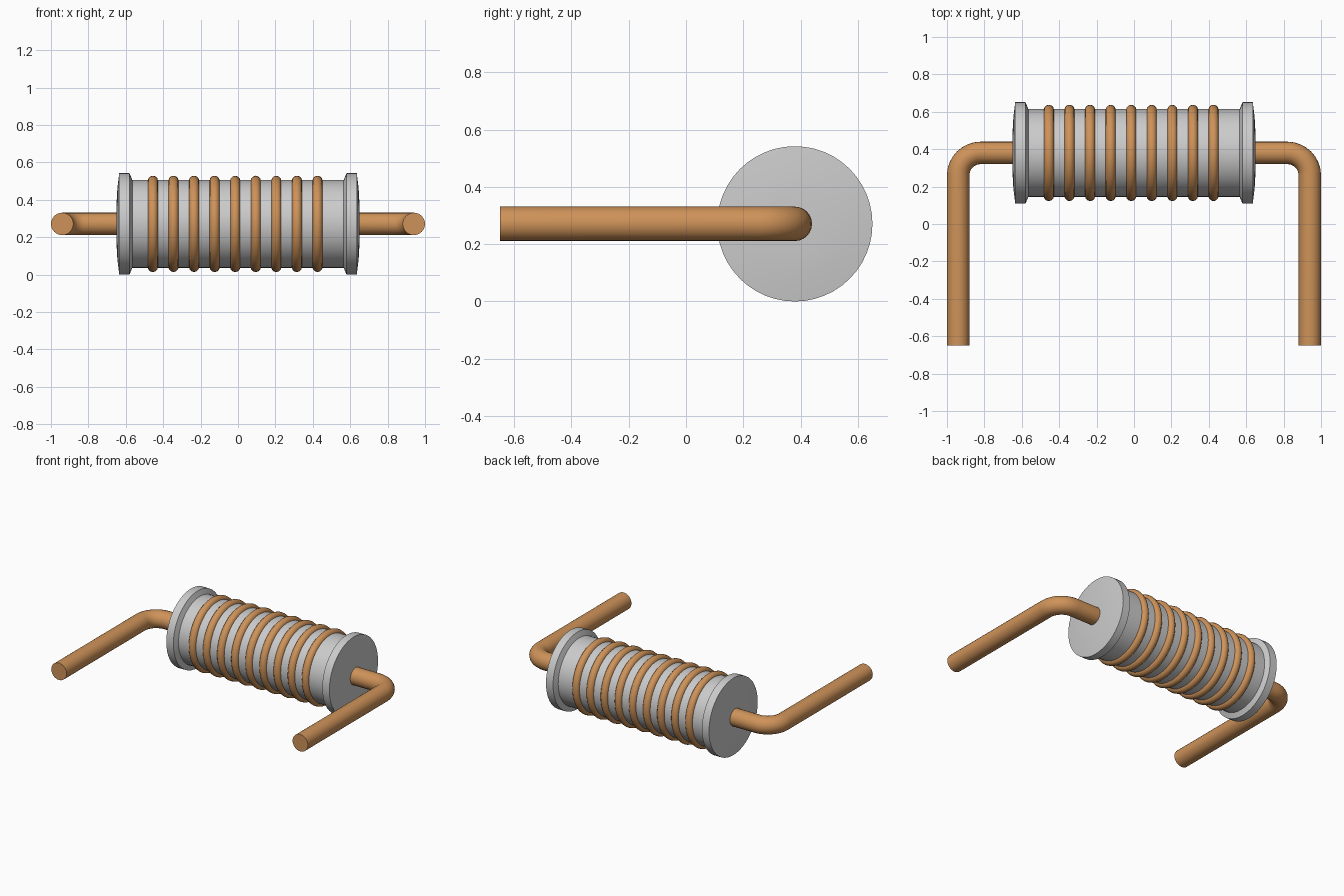
import bpy, bmesh, math
from mathutils import Matrix, Vector

if "Cube" in bpy.data.objects:
    bpy.data.objects.remove(bpy.data.objects["Cube"])

AXIS_Y, AXIS_Z = 0.38, 0.271
copper = bpy.data.materials.new("copper")
copper.diffuse_color = (0.62, 0.29, 0.10, 1)
copper.use_nodes = True
copper.node_tree.nodes["Principled BSDF"].inputs["Base Color"].default_value = copper.diffuse_color


def finish(obj, mat=None, angle=30):
    if mat:
        obj.data.materials.append(mat)
    bpy.ops.object.select_all(action='DESELECT')
    obj.select_set(True)
    bpy.context.view_layer.objects.active = obj
    bpy.ops.object.shade_smooth_by_angle(angle=math.radians(angle))


def lathe(name, profile, steps=48):
    """Spin (x, radius) points around the spool axis."""
    bm = bmesh.new()
    vs = [bm.verts.new((x, 0, r)) for x, r in profile]
    es = [bm.edges.new(p) for p in zip(vs, vs[1:])]
    bmesh.ops.spin(bm, geom=vs + es, cent=(0, 0, 0), axis=(1, 0, 0),
                   angle=math.tau, steps=steps, use_merge=True)
    bmesh.ops.remove_doubles(bm, verts=bm.verts, dist=1e-5)
    bmesh.ops.recalc_face_normals(bm, faces=bm.faces)
    me = bpy.data.meshes.new(name)
    bm.to_mesh(me)
    bm.free()
    obj = bpy.data.objects.new(name, me)
    obj.location = (0, AXIS_Y, AXIS_Z)
    bpy.context.collection.objects.link(obj)
    return obj


# Spool core with flanged, slightly domed ends
half = [(0.565, 0.235), (0.58, 0.271), (0.635, 0.271),
        (0.645, 0.19), (0.65, 0.10), (0.65, 0)]
profile = [(-x, r) for x, r in reversed(half)] + half
finish(lathe("spool_body", profile))

# Wire windings around the core
for i in range(9):
    bpy.ops.mesh.primitive_torus_add(
        major_radius=0.23, minor_radius=0.0275,
        major_segments=48, minor_segments=12,
        location=(-0.455 + 0.11 * i, AXIS_Y, AXIS_Z),
        rotation=(0, math.pi / 2, 0))
    ring = bpy.context.object
    ring.name = f"winding_{i + 1}"
    finish(ring, copper, 60)


def lead(name, side, r=0.06, bend=0.12, sides=24):
    """Round wire leaving the spool end and bending to the front."""
    path = [(0.60, AXIS_Y, 0)]
    for k in range(9):
        a = math.pi / 2 * k / 8
        path.append((0.94 - bend + bend * math.sin(a),
                     AXIS_Y - bend + bend * math.cos(a), a))
    path.append((0.94, -0.65, math.pi / 2))
    bm = bmesh.new()
    rings = []
    for x, y, a in path:
        out = Vector((math.sin(a), math.cos(a), 0))
        rings.append([bm.verts.new(
            Vector((x, y, AXIS_Z)) + out * r * math.cos(t)
            + Vector((0, 0, r * math.sin(t))))
            for t in (math.tau * j / sides for j in range(sides))])
    for p, q in zip(rings, rings[1:]):
        for j in range(sides):
            n = (j + 1) % sides
            bm.faces.new((p[j], p[n], q[n], q[j]))
    bm.faces.new(rings[0])
    bm.faces.new(rings[-1])
    bmesh.ops.transform(bm, matrix=Matrix.Diagonal((side, 1, 1, 1)), verts=bm.verts)
    bmesh.ops.recalc_face_normals(bm, faces=bm.faces)
    me = bpy.data.meshes.new(name)
    bm.to_mesh(me)
    bm.free()
    obj = bpy.data.objects.new(name, me)
    bpy.context.collection.objects.link(obj)
    finish(obj, copper)


# Bent connecting leads
lead("left_lead", -1)
lead("right_lead", 1)
